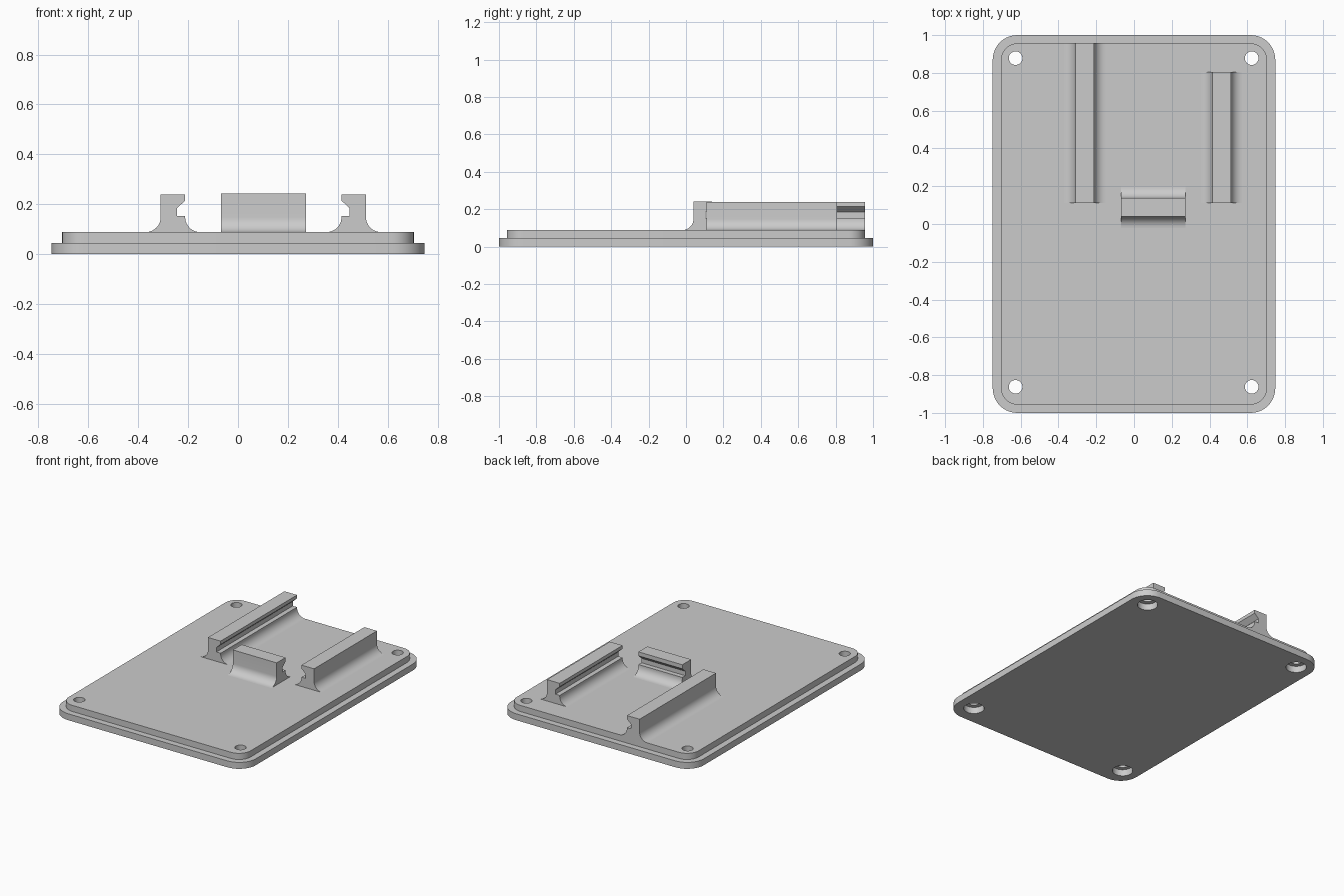
import bpy, bmesh, math

if "Cube" in bpy.data.objects:
    bpy.data.objects.remove(bpy.data.objects["Cube"])

BASE_TOP, STEP = 0.088, 0.045

grey = bpy.data.materials.new("plain grey")
grey.diffuse_color = (0.6, 0.6, 0.6, 1)
grey.use_nodes = True
grey.node_tree.nodes["Principled BSDF"].inputs["Base Color"].default_value = grey.diffuse_color


def loft(bm, rings):
    """Skin a stack of matching loops and cap both ends."""
    loops = [[bm.verts.new(p) for p in ring] for ring in rings]
    n = len(loops[0])
    for a, b in zip(loops, loops[1:]):
        for i in range(n):
            j = (i + 1) % n
            bm.faces.new((a[i], a[j], b[j], b[i]))
    bm.faces.new(loops[0][::-1])
    bm.faces.new(loops[-1])


def finish(name, bm):
    bmesh.ops.recalc_face_normals(bm, faces=bm.faces)
    mesh = bpy.data.meshes.new(name)
    bm.to_mesh(mesh)
    bm.free()
    mesh.materials.append(grey)
    obj = bpy.data.objects.new(name, mesh)
    bpy.context.collection.objects.link(obj)
    return obj


def smooth(obj):
    bpy.ops.object.select_all(action='DESELECT')
    obj.select_set(True)
    bpy.context.view_layer.objects.active = obj
    bpy.ops.object.shade_smooth_by_angle(angle=math.radians(30))


def rounded_rect(hx, hy, r, z, steps=10):
    pts = []
    for k, (sx, sy) in enumerate([(1, 1), (-1, 1), (-1, -1), (1, -1)]):
        for i in range(steps + 1):
            a = math.pi / 2 * (k + i / steps)
            pts.append((sx * (hx - r) + r * math.cos(a),
                        sy * (hy - r) + r * math.sin(a), z))
    return pts


def circle(x, y, r, z, n=32):
    return [(x + r * math.cos(2 * math.pi * i / n),
             y + r * math.sin(2 * math.pi * i / n), z) for i in range(n)]


# Stepped base plate
bm = bmesh.new()
loft(bm, [rounded_rect(0.748, 1.0, 0.13, 0), rounded_rect(0.748, 1.0, 0.13, STEP),
          rounded_rect(0.705, 0.957, 0.09, STEP), rounded_rect(0.705, 0.957, 0.09, BASE_TOP)])
plate = finish("base_plate", bm)

# Corner screw holes, counterbored from below
bm = bmesh.new()
for x in (-0.627, 0.623):
    for y in (-0.862, 0.878):
        loft(bm, [circle(x, y, 0.066, -0.05), circle(x, y, 0.066, STEP),
                  circle(x, y, 0.036, STEP), circle(x, y, 0.036, 0.15)])
cutter = finish("hole_cutter", bm)
cutter.hide_render = True
mod = plate.modifiers.new("holes", 'BOOLEAN')
mod.operation, mod.solver, mod.object = 'DIFFERENCE', 'EXACT', cutter
bpy.context.view_layer.objects.active = plate
bpy.ops.object.modifier_apply(modifier=mod.name)
bpy.data.objects.remove(cutter)
smooth(plate)


def clip_profile(w, top, r=0.06, steps=10):
    """Grooved clip section: u = 0 is the outer face, u = w the inner face."""
    arc = [math.pi / 2 * i / steps for i in range(steps + 1)]
    z = BASE_TOP + r
    outer = [(-r + r * math.cos(a), z - r * math.sin(a)) for a in reversed(arc)]
    inner = [(w + r - r * math.cos(a), z - r * math.sin(a)) for a in arc]
    lip = [(0, top), (w, top), (w, 0.214), (w - 0.033, 0.184),
           (w - 0.033, 0.153), (w, 0.153)]
    return outer + lip + inner


def clip(name, profile, place, start, end):
    bm = bmesh.new()
    loft(bm, [[place(u, t, z) for u, z in profile] for t in (start, end)])
    smooth(finish(name, bm))


# Two facing side rails and the front stop
rail = clip_profile(0.098, 0.238)
clip("left_rail", rail, lambda u, t, z: (-0.31 + u, t, z), 0.11, 0.957)
clip("right_rail", rail, lambda u, t, z: (0.513 - u, t, z), 0.11, 0.806)
clip("front_stop", clip_profile(0.098, 0.242),
     lambda u, t, z: (t, 0.04 + u, z), -0.068, 0.272)
